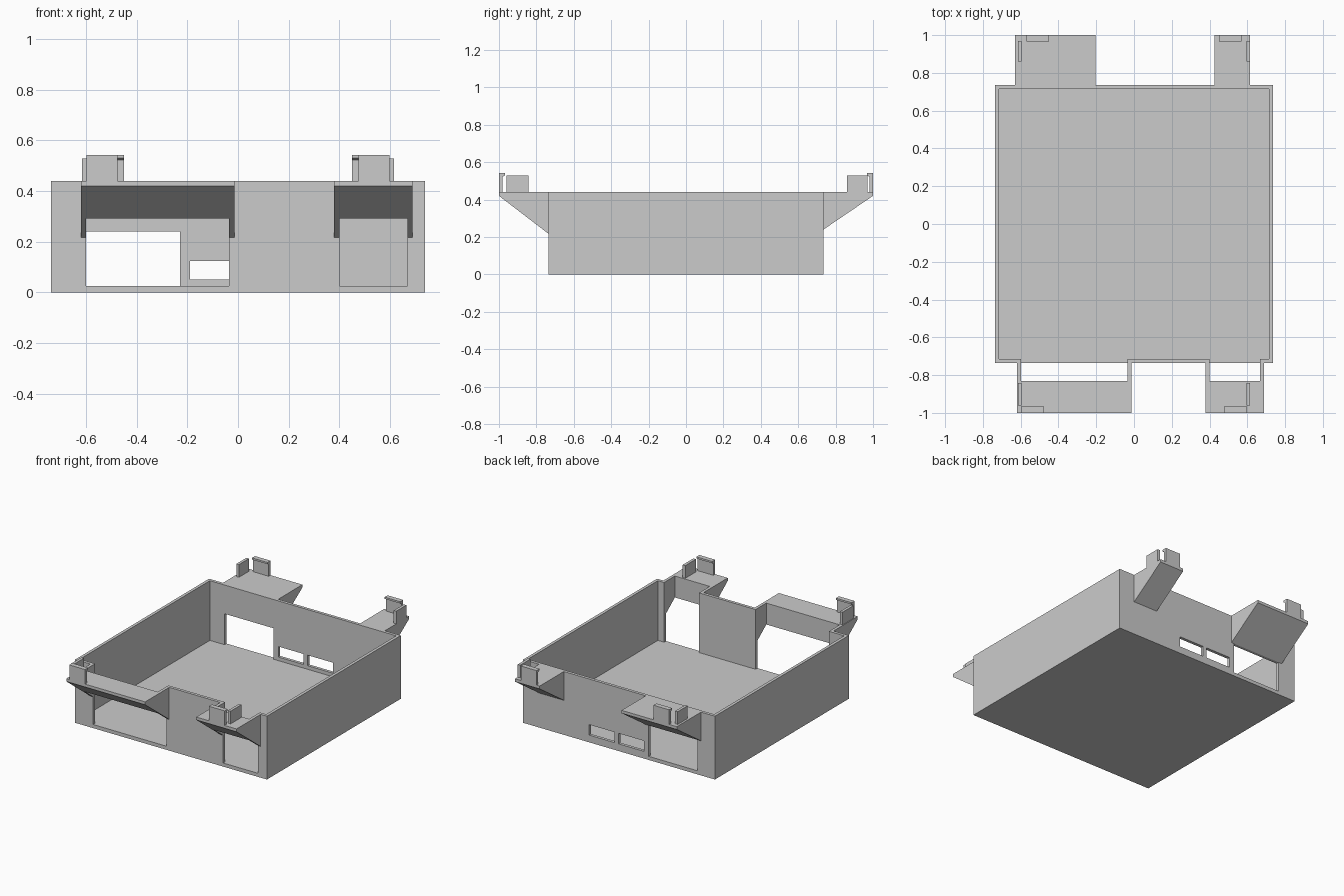
import bpy, bmesh

if "Cube" in bpy.data.objects:
    bpy.data.objects.remove(bpy.data.objects["Cube"])


def prism(name, x0, x1, profile):
    """Extrude a closed (y, z) profile from x0 to x1."""
    bm = bmesh.new()
    face = bm.faces.new([bm.verts.new((x0, y, z)) for y, z in profile])
    ext = bmesh.ops.extrude_face_region(bm, geom=[face])
    moved = [g for g in ext["geom"] if isinstance(g, bmesh.types.BMVert)]
    bmesh.ops.translate(bm, verts=moved, vec=(x1 - x0, 0, 0))
    bmesh.ops.recalc_face_normals(bm, faces=bm.faces[:])
    mesh = bpy.data.meshes.new(name)
    bm.to_mesh(mesh)
    bm.free()
    obj = bpy.data.objects.new(name, mesh)
    bpy.context.collection.objects.link(obj)
    return obj


def box(name, x, y, z):
    return prism(name, x[0], x[1], [(y[0], z[0]), (y[1], z[0]), (y[1], z[1]), (y[0], z[1])])


def cut(obj, x, y, z):
    """Subtract a box from obj, then discard the cutter."""
    cutter = box("cutter", x, y, z)
    cutter.hide_render = True
    mod = obj.modifiers.new("cut", 'BOOLEAN')
    mod.operation = 'DIFFERENCE'
    mod.solver = 'EXACT'
    mod.object = cutter
    bpy.context.view_layer.objects.active = obj
    bpy.ops.object.modifier_apply(modifier=mod.name)
    bpy.data.objects.remove(cutter)


W, D, H = 0.737, 0.735, 0.44      # half width, half depth, height of tray
T, FLOOR = 0.021, 0.025           # wall and floor thickness

# Open tray with its cavity
tray = box("tray", (-W, W), (-D, D), (0, H))
cut(tray, (-W + T, W - T), (-D + T, D - T), (FLOOR, 0.6))

# Back wall: large port opening and two slots
for x0, x1, z0, z1 in [(-0.603, -0.228, FLOOR, 0.24),
                       (-0.19, 0.005, 0.05, 0.123),
                       (0.035, 0.23, 0.05, 0.123)]:
    cut(tray, (x0, x1), (D - 0.06, D + 0.1), (z0, z1))

# Front shelves: wedge brackets, hollow behind, open through the front wall
for side, x0, x1 in [("left", -0.62, -0.014), ("right", 0.379, 0.689)]:
    shelf = prism("front_shelf_" + side, x0, x1,
                  [(-D, H), (-1, H), (-1, 0.42), (-D, 0.217)])
    for part in (tray, shelf):
        cut(part, (x0 + T, x1 - T), (-0.832, -D + 0.06), (FLOOR, 0.6))

# Back shelves: solid wedges
for side, x0, x1 in [("left", -0.63, -0.205), ("right", 0.425, 0.615)]:
    prism("back_shelf_" + side, x0, x1, [(D, H), (1, H), (1, 0.42), (D, 0.24)])

# Corner clips: a hooked end tab and a plain side tab on every shelf
for end, s, near, far, inner in [("front", -1, 0.842, 0.96, (0.476, 0.597)),
                                 ("back", 1, 0.86, 0.97, (0.45, 0.57))]:
    hook = [(s * 1.0, H), (s * 1.0, 0.541), (s * 0.967, 0.541),
            (s * 0.967, 0.529), (s * 0.98, 0.523), (s * 0.98, H)]
    for side, m in (("left", -1), ("right", 1)):
        prism(f"{end}_{side}_hook_tab", m * inner[0], m * inner[1], hook)
        box(f"{end}_{side}_side_tab", (m * 0.595, m * 0.615),
            (s * near, s * far), (H, 0.528))
